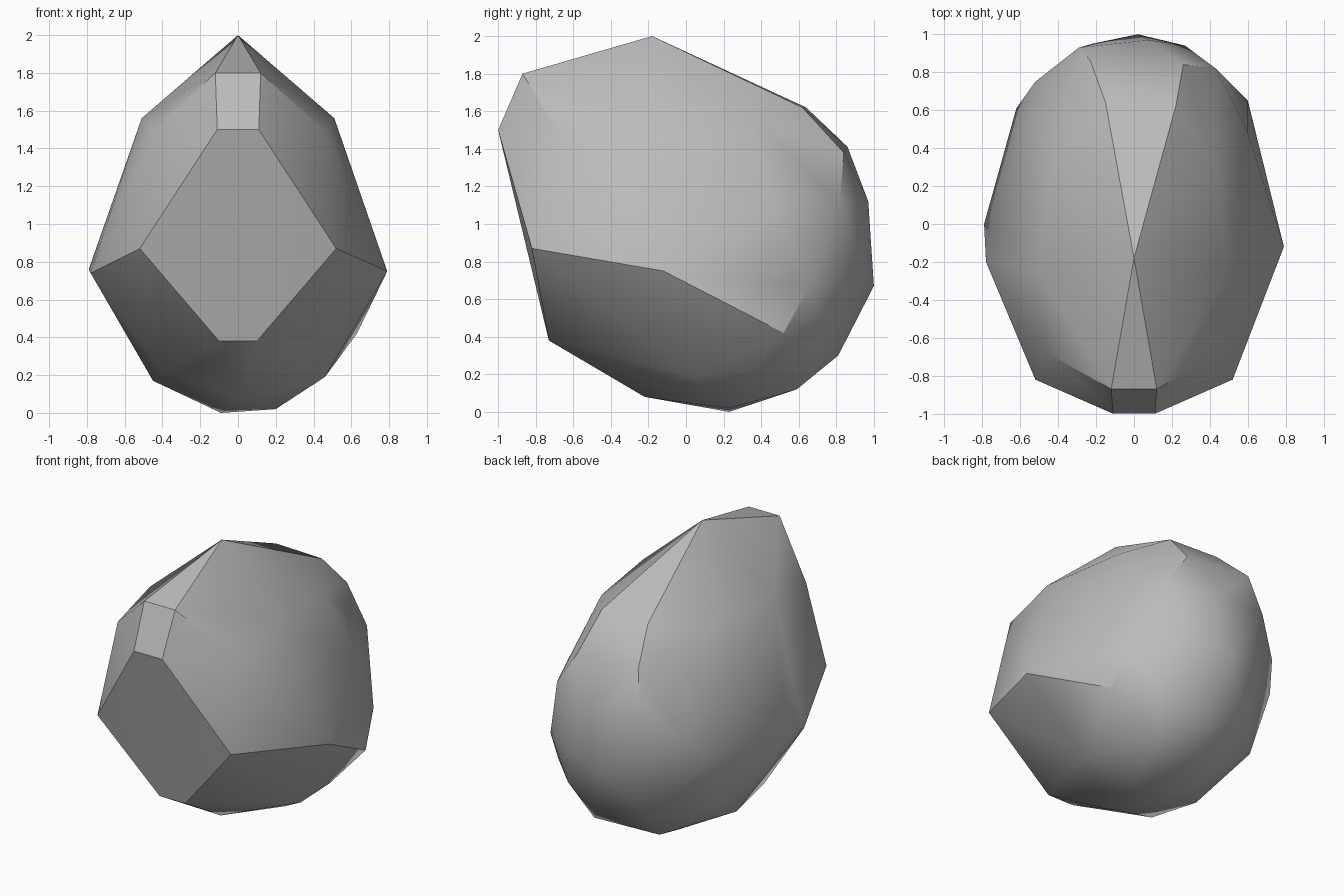
import bpy
import bmesh
import math
from mathutils import Vector

# Remove the default cube only
default_cube = bpy.data.objects.get("Cube")
if default_cube:
    bpy.data.objects.remove(default_cube, do_unlink=True)


def make_material(name, color):
    material = bpy.data.materials.new(name)
    material.use_nodes = True
    material.diffuse_color = color
    shader = next(node for node in material.node_tree.nodes if node.type == "BSDF_PRINCIPLED")
    shader.inputs["Base Color"].default_value = color
    shader.inputs["Roughness"].default_value = 1
    return material


def corner(x, y, z):
    """One chiselled corner, in hundredths of a unit."""
    return [Vector((x, y, z)) / 100]


def pair(x, y, z):
    """The same corner on both sides of the stone."""
    return corner(x, y, z) + corner(-x, y, z)


# Flat front facet and the small bevel above it
front_facet = pair(11, -100, 150) + pair(52, -82, 87) + pair(10, -73, 38)
front_bevel = pair(12, -87, 180)

# Pointed crown and sloping shoulders
crown = (corner(0, -18, 200) + pair(46, -68, 149) + pair(51, -25, 156)
         + pair(42, 34, 156) + corner(22, 62, 162) + corner(-15, 64, 162))

# Widest points of the flanks
flanks = (corner(79, -12, 75) + corner(-79, 0, 76) + corner(-78, -20, 74)
          + corner(60, 48, 108) + corner(-55, 50, 115))

# Rounded back, from the top down
back = (corner(26, 84, 138) + corner(-23, 86, 141) + corner(-40, 62, 138)
        + corner(43, 82, 113) + corner(8, 97, 112) + corner(-29, 93, 112)
        + corner(-52, 75, 95) + corner(60, 65, 66) + corner(-62, 61, 80)
        + corner(2, 100, 67) + corner(27, 94, 75) + corner(-22, 95, 75)
        + corner(12, 81, 30) + corner(-25, 78, 35) + corner(40, 74, 40))

# Underside the stone rests on
underside = (corner(63, 52, 42) + corner(-57, 47, 40) + corner(47, 35, 21)
             + corner(46, 4, 19) + corner(-45, 8, 17) + corner(-40, -30, 21)
             + corner(30, 59, 12) + corner(-20, 58, 13) + corner(20, 23, 2)
             + corner(-9, 23, 0) + corner(2, -22, 8))

# Wrap a hull around all corners
bm = bmesh.new()
for point in front_facet + front_bevel + crown + flanks + back + underside:
    bm.verts.new(point)
hull = bmesh.ops.convex_hull(bm, input=bm.verts[:])
loose = {v for v in hull["geom_interior"] + hull["geom_unused"]
         if isinstance(v, bmesh.types.BMVert)}
bmesh.ops.delete(bm, geom=list(loose), context="VERTS")

# Merge nearly flat triangles into clean facets
bmesh.ops.dissolve_limit(bm, angle_limit=math.radians(3),
                         verts=bm.verts[:], edges=bm.edges[:])
bmesh.ops.recalc_face_normals(bm, faces=bm.faces[:])

mesh = bpy.data.meshes.new("boulder")
bm.to_mesh(mesh)
bm.free()
mesh.materials.append(make_material("stone grey", (0.5, 0.5, 0.5, 1)))

boulder = bpy.data.objects.new("boulder", mesh)
bpy.context.collection.objects.link(boulder)

# Soft shading with crisp front edges
bpy.ops.object.select_all(action="DESELECT")
boulder.select_set(True)
bpy.context.view_layer.objects.active = boulder
bpy.ops.object.shade_smooth_by_angle(angle=math.radians(30))
